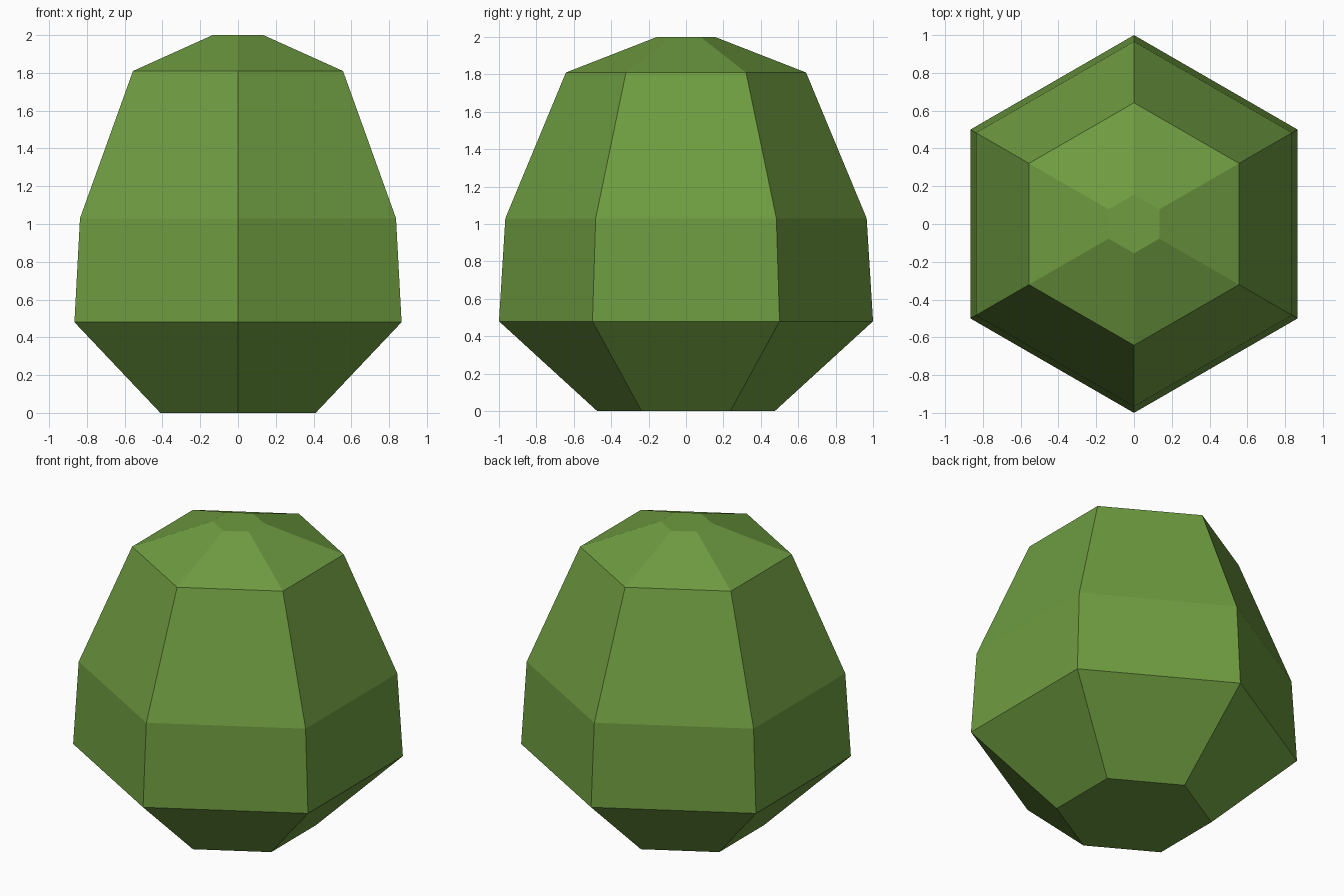
import bpy, bmesh, math

if "Cube" in bpy.data.objects:
    bpy.data.objects.remove(bpy.data.objects["Cube"])

# Ring profile from bottom to top: (radius, height)
PROFILE = [(0.475, 0.0), (1.0, 0.48), (0.966, 1.03), (0.642, 1.81), (0.155, 2.0)]
SIDES = 6

green = bpy.data.materials.new("leaf green")
green.diffuse_color = (0.156, 0.332, 0.052, 1)
green.use_nodes = True
green.node_tree.nodes["Principled BSDF"].inputs["Base Color"].default_value = green.diffuse_color

# Six-sided bush: stacked hexagon rings with corners on the y axis
bm = bmesh.new()
rings = []
for r, z in PROFILE:
    angles = [math.pi / 2 + 2 * math.pi * i / SIDES for i in range(SIDES)]
    rings.append([bm.verts.new((r * math.cos(a), r * math.sin(a), z)) for a in angles])

# Side faces between neighbouring rings
for low, high in zip(rings, rings[1:]):
    for i in range(SIDES):
        j = (i + 1) % SIDES
        bm.faces.new((low[i], low[j], high[j], high[i]))

# Bottom and top caps
bm.faces.new(rings[0][::-1])
bm.faces.new(rings[-1])

mesh = bpy.data.meshes.new("bush")
bm.to_mesh(mesh)
bm.free()
mesh.materials.append(green)
bush = bpy.data.objects.new("bush", mesh)
bpy.context.collection.objects.link(bush)
